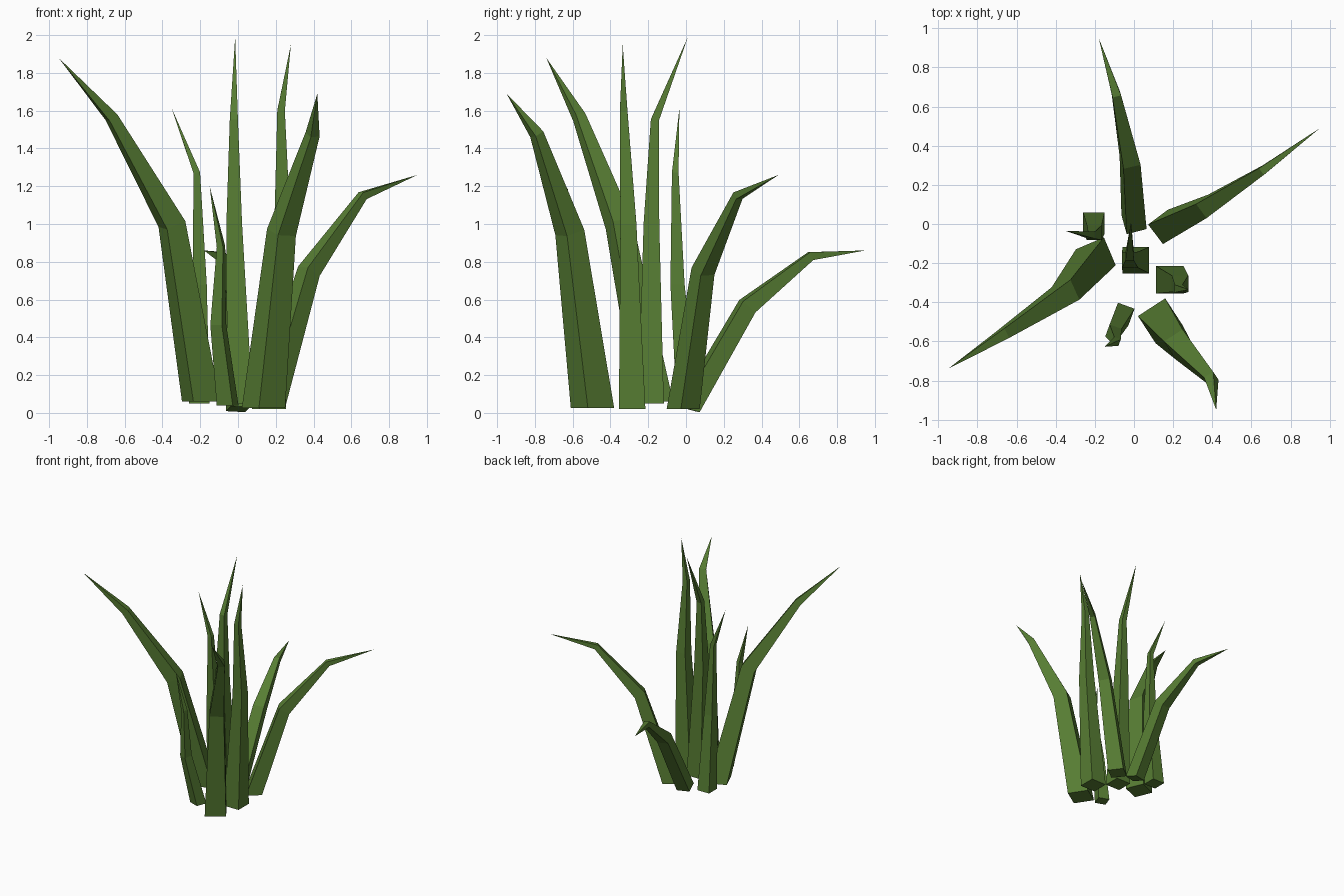
import bpy
import bmesh
import math
from mathutils import Matrix, Vector

if "Cube" in bpy.data.objects:
    bpy.data.objects.remove(bpy.data.objects["Cube"])

green = bpy.data.materials.new("leaf_green")
green.diffuse_color = (0.095, 0.205, 0.033, 1)
green.use_nodes = True
green.node_tree.nodes["Principled BSDF"].inputs["Base Color"].default_value = green.diffuse_color


def blade(name, yaw, rings, tip, base_tilt=0.0):
    """Square-section leaf: rings are (x, y, z, side), closing in a point."""
    pts = [Vector(r[:3]) for r in rings] + [Vector(tip)]
    up = Vector((0, 0, 1))
    turn = Matrix.Rotation(math.radians(yaw), 3, 'Z')
    bm = bmesh.new()
    loops = []
    for i, r in enumerate(rings):
        ahead = (pts[i + 1] - pts[i]).normalized()
        if i == 0:
            normal = up.lerp(ahead, base_tilt)
        else:
            normal = ahead + (pts[i] - pts[i - 1]).normalized()
        frame = up.rotation_difference(normal.normalized()).to_matrix() @ turn
        h = r[3] / 2
        loops.append([bm.verts.new(pts[i] + frame @ Vector((a * h, b * h, 0)))
                      for a, b in ((-1, -1), (1, -1), (1, 1), (-1, 1))])
    point = bm.verts.new(tip)
    bm.faces.new(loops[0][::-1])
    for lo, hi in zip(loops, loops[1:]):
        for k in range(4):
            j = (k + 1) % 4
            bm.faces.new((lo[k], lo[j], hi[j], hi[k]))
    for k in range(4):
        bm.faces.new((loops[-1][k], loops[-1][(k + 1) % 4], point))
    bmesh.ops.recalc_face_normals(bm, faces=bm.faces)
    me = bpy.data.meshes.new(name)
    bm.to_mesh(me)
    bm.free()
    me.materials.append(green)
    ob = bpy.data.objects.new(name, me)
    bpy.context.collection.objects.link(ob)


# Outer leaves, bending away from the middle
blade("back_leaf", 15, [(0, 0.01, 0.02, 0.105), (-0.02, 0.325, 0.565, 0.09),
      (-0.09, 0.66, 0.83, 0.045)], (-0.18, 0.95, 0.86), 0.5)
blade("right_leaf", 37, [(0.16, -0.015, 0.02, 0.125), (0.375, 0.09, 0.75, 0.09),
      (0.66, 0.275, 1.15, 0.042)], (0.95, 0.49, 1.26))
blade("left_leaf", 23, [(-0.195, -0.17, 0.06, 0.155), (-0.35, -0.355, 1.0, 0.112),
      (-0.67, -0.565, 1.565, 0.055)], (-0.95, -0.74, 1.88))
blade("front_leaf", 33, [(0.135, -0.495, 0.025, 0.166), (0.23, -0.615, 0.955, 0.113),
      (0.395, -0.79, 1.475, 0.055)], (0.42, -0.95, 1.69))

# Inner leaves, nearly upright
blade("inner_right_leaf", 0, [(0.183, -0.285, 0.02, 0.14), (0.235, -0.305, 1.0, 0.085),
      (0.228, -0.33, 1.6, 0.04)], (0.28, -0.335, 1.95))
blade("centre_leaf", 0, [(0.01, -0.185, 0.05, 0.135), (-0.02, -0.183, 1.0, 0.083),
      (-0.022, -0.165, 1.55, 0.043)], (-0.015, 0.01, 1.99))
blade("inner_left_leaf", 0, [(-0.205, 0.005, 0.05, 0.11), (-0.203, -0.045, 0.68, 0.075),
      (-0.218, -0.057, 1.27, 0.035)], (-0.35, -0.035, 1.61))
blade("short_front_leaf", -20, [(-0.055, -0.46, 0.04, 0.09), (-0.105, -0.555, 0.47, 0.065),
      (-0.09, -0.6, 0.88, 0.035)], (-0.15, -0.628, 1.2))
